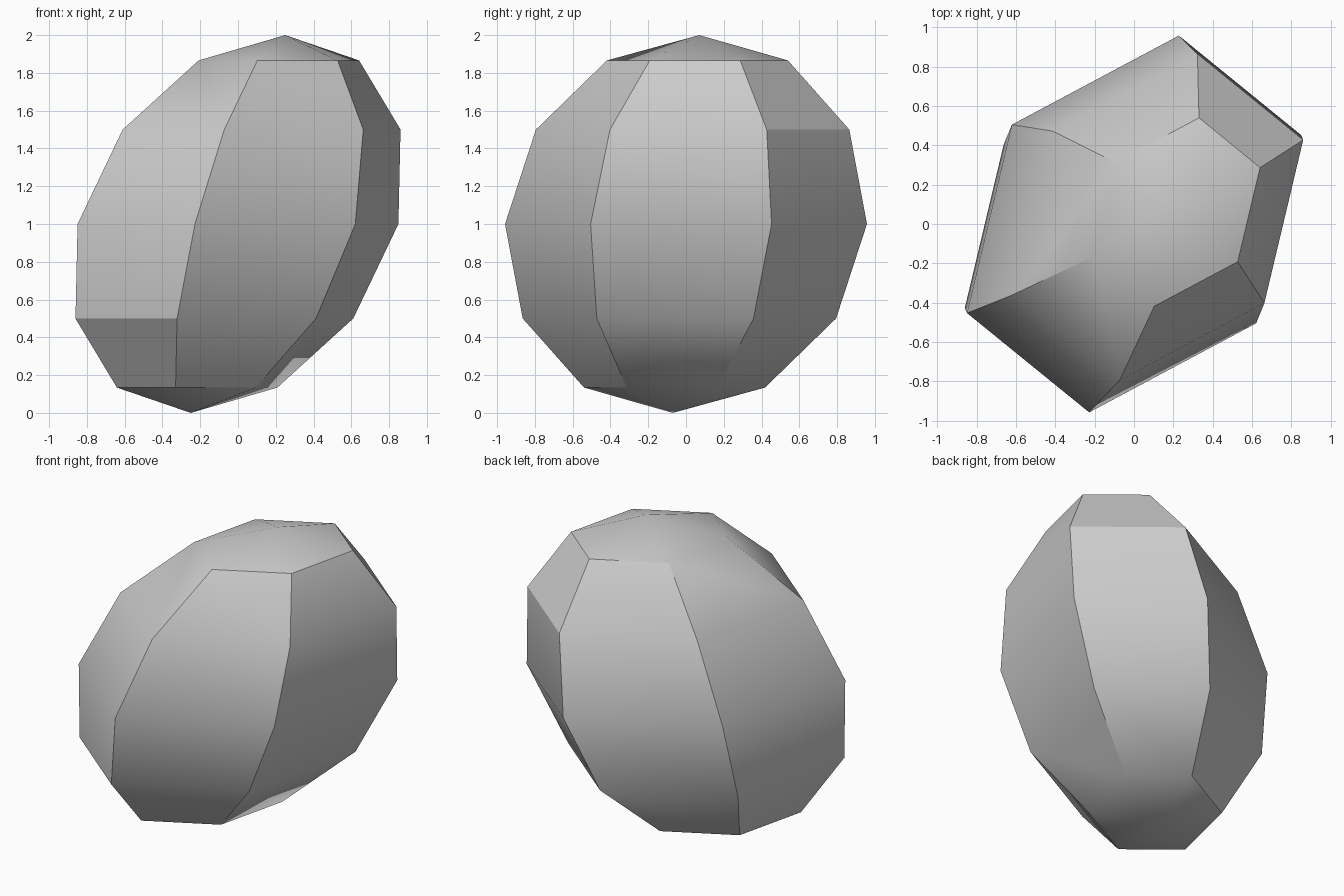
import bpy
import bmesh
import math
from mathutils import Matrix

cube = bpy.data.objects.get("Cube")
if cube:
    bpy.data.objects.remove(cube, do_unlink=True)

# Plain grey stone
grey = (0.6, 0.6, 0.6, 1.0)
mat = bpy.data.materials.new("stone_grey")
mat.use_nodes = True
mat.diffuse_color = grey
mat.node_tree.nodes["Principled BSDF"].inputs["Base Color"].default_value = grey

# Coarse sphere skewed into a leaning boulder; columns are the sheared axes
skew = Matrix(((0.849, 0.228, 0.25, 0),
               (-0.03, 0.958, 0.07, 0),
               (0, 0, 1, 1),
               (0, 0, 0, 1)))
bm = bmesh.new()
bmesh.ops.create_uvsphere(bm, u_segments=6, v_segments=6, radius=1)

# Put one column of corners on the +y axis before skewing
rim = max((v.co for v in bm.verts), key=lambda c: c.y)
turn = math.pi / 2 - math.atan2(rim.y, rim.x)
bmesh.ops.transform(bm, matrix=skew @ Matrix.Rotation(turn, 4, 'Z'), verts=bm.verts)
bmesh.ops.recalc_face_normals(bm, faces=bm.faces)

mesh = bpy.data.meshes.new("boulder")
bm.to_mesh(mesh)
bm.free()
mesh.materials.append(mat)
boulder = bpy.data.objects.new("boulder", mesh)
bpy.context.collection.objects.link(boulder)

# Smooth across the shallow bands, crisp at the strong corners
bpy.ops.object.select_all(action='DESELECT')
boulder.select_set(True)
bpy.context.view_layer.objects.active = boulder
bpy.ops.object.shade_smooth_by_angle(angle=math.radians(30))
